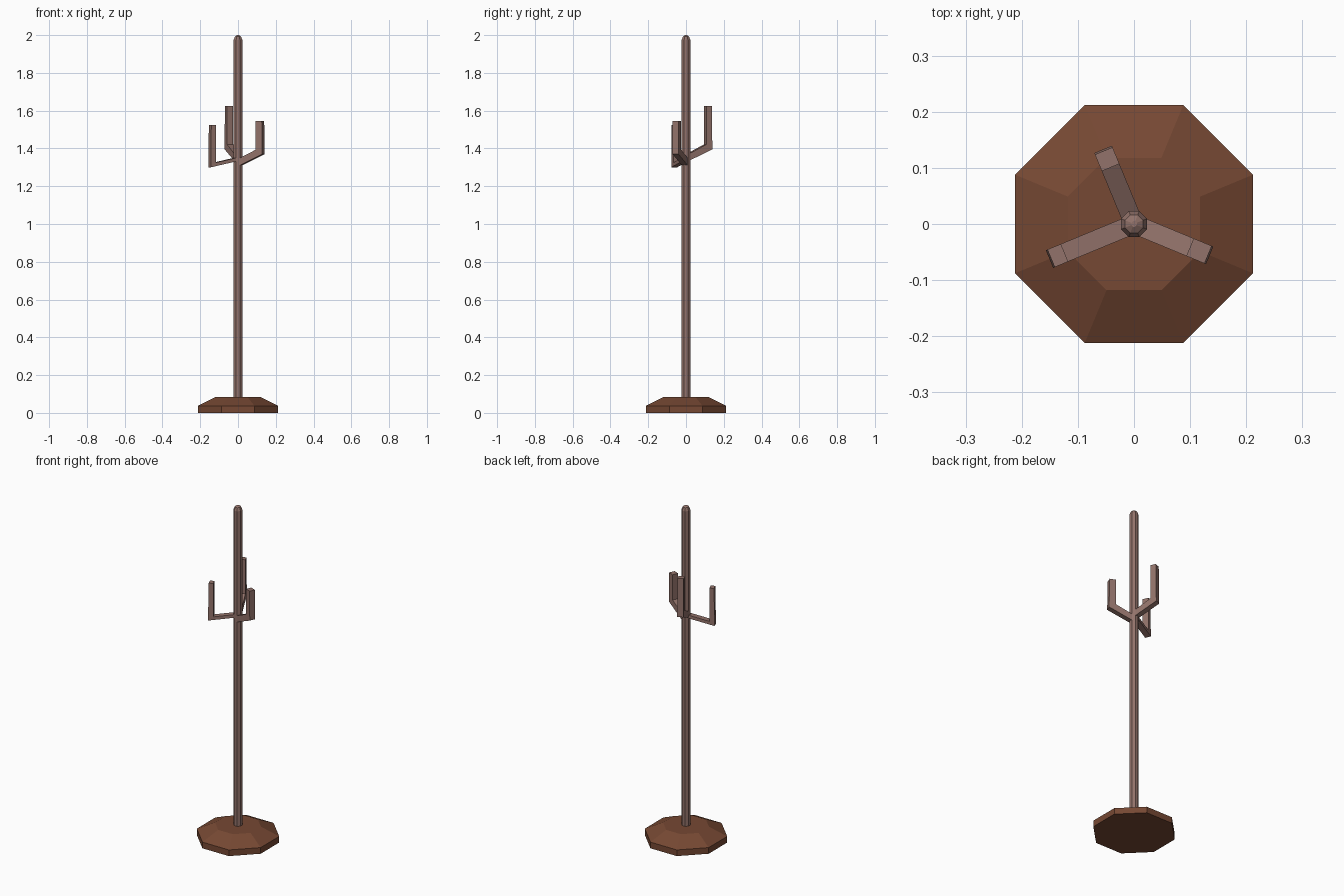
import bpy, bmesh, math
from mathutils import Vector

if "Cube" in bpy.data.objects:
    bpy.data.objects.remove(bpy.data.objects["Cube"])


def material(name, color):
    m = bpy.data.materials.new(name)
    m.diffuse_color = (*color, 1)
    m.use_nodes = True
    m.node_tree.nodes["Principled BSDF"].inputs["Base Color"].default_value = m.diffuse_color
    return m


def finish(name, bm, mat):
    bmesh.ops.recalc_face_normals(bm, faces=bm.faces)
    me = bpy.data.meshes.new(name)
    bm.to_mesh(me)
    bm.free()
    me.materials.append(mat)
    ob = bpy.data.objects.new(name, me)
    bpy.context.collection.objects.link(ob)
    return ob


def octagon_lathe(name, profile, mat):
    """Stack octagonal rings of (half width across flats, height)."""
    bm = bmesh.new()
    rings = []
    for half, z in profile:
        r = half / math.cos(math.pi / 8)
        angles = [math.pi / 8 + i * math.pi / 4 for i in range(8)]
        rings.append([bm.verts.new((r * math.cos(a), r * math.sin(a), z)) for a in angles])
    for lo, hi in zip(rings, rings[1:]):
        for i in range(8):
            j = (i + 1) % 8
            bm.faces.new((lo[i], lo[j], hi[j], hi[i]))
    bm.faces.new(rings[0])
    bm.faces.new(rings[-1])
    return finish(name, bm, mat)


def hook(name, angle, profile, mat, width=0.034):
    """Extrude an L-shaped (radius, height) outline sideways."""
    bm = bmesh.new()
    a = math.radians(angle)
    out = Vector((math.cos(a), math.sin(a), 0))
    side = Vector((-math.sin(a), math.cos(a), 0)) * width / 2
    sides = []
    for s in (-1, 1):
        sides.append([bm.verts.new(out * r + side * s + Vector((0, 0, z))) for r, z in profile])
    n = len(profile)
    near, far = sides
    for i in range(n):
        j = (i + 1) % n
        bm.faces.new((near[i], near[j], far[j], far[i]))
    # caps: slanted arm and upright
    for v in sides:
        bm.faces.new((v[0], v[1], v[4], v[5]))
        bm.faces.new((v[1], v[2], v[3], v[4]))
    return finish(name, bm, mat)


base_wood = material("base_wood", (0.18, 0.065, 0.033))
pole_wood = material("pole_wood", (0.29, 0.17, 0.145))

# Chamfered foot
octagon_lathe("base", [(0.212, 0), (0.212, 0.037), (0.118, 0.085)], base_wood)

# Pole with rounded tip
octagon_lathe("pole", [(0.023, 0.07), (0.023, 1.975), (0.016, 1.993), (0.005, 2.0)], pole_wood)

# Hooks: angle, inner and outer upright radius, then heights
# (arm bottom at pole, arm bottom at tip, arm top at pole, inner corner, upright top)
hooks = {
    "right_hook": (-22.5, 0.108, 0.146, 1.303, 1.370, 1.341, 1.393, 1.545),
    "back_hook": (112.5, 0.109, 0.144, 1.330, 1.395, 1.366, 1.421, 1.625),
    "left_hook": (202.5, 0.134, 0.163, 1.335, 1.300, 1.354, 1.325, 1.525),
}
for name, (ang, r_in, r_out, b0, b1, t0, t1, top) in hooks.items():
    outline = [(0, b0), (r_out, b1), (r_out - 0.003, top), (r_in, top), (r_in, t1), (0, t0)]
    hook(name, ang, outline, pole_wood)
